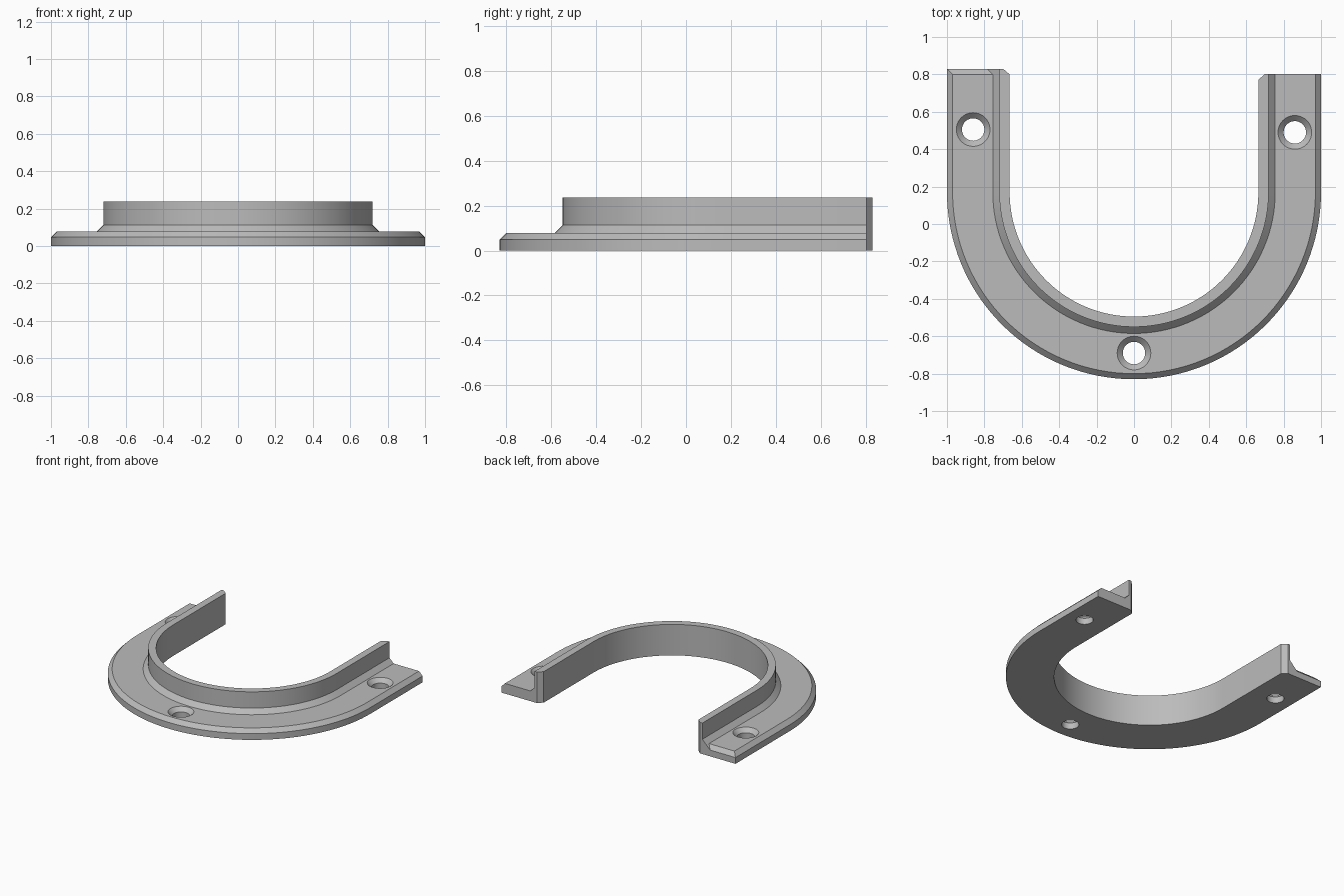
import bpy, bmesh
from math import sin, cos, pi, radians
from mathutils import Matrix

if "Cube" in bpy.data.objects:
    bpy.data.objects.remove(bpy.data.objects["Cube"])

grey = bpy.data.materials.new("plain grey")
grey.use_nodes = True
COLOUR = (0.5, 0.5, 0.5, 1)
grey.diffuse_color = COLOUR
grey.node_tree.nodes["Principled BSDF"].inputs["Base Color"].default_value = COLOUR

CENTRE_Y, SEGMENTS = 0.17, 64
INNER, CUT = 0.665, 0.7
EDGE, TOP, FILLET, RIM = 0.048, 0.078, 0.113, 0.237


def profile(inner=INNER, drop=0.0):
    """L section as (radius, height); drop lowers the flange top along its slopes."""
    return [(inner, 0), (1, 0), (1, EDGE), (0.97 + drop, TOP - drop),
            (0.755 + drop, TOP - drop), (0.72, FILLET), (0.72, RIM), (inner, RIM)]


def make_object(name, bm):
    bmesh.ops.recalc_face_normals(bm, faces=bm.faces)
    mesh = bpy.data.meshes.new(name)
    bm.to_mesh(mesh)
    bm.free()
    mesh.materials.append(grey)
    obj = bpy.data.objects.new(name, mesh)
    bpy.context.collection.objects.link(obj)
    return obj


# U-shaped flanged rim: sections along the right arm, the bend and the left arm
def straight(side, y, section):
    return [(side * r, y, z) for r, z in section]


def bend(angle):
    return [(r * cos(angle), CENTRE_Y + r * sin(angle), z) for r, z in profile()]


END_DROP = TOP - EDGE
sections = [straight(-1, 0.83, profile(CUT, END_DROP)), straight(-1, 0.80, profile())]
sections += [bend(pi + pi * i / SEGMENTS) for i in range(SEGMENTS + 1)]
sections += [straight(1, 0.77, profile()), straight(1, 0.803, profile(CUT))]

bm = bmesh.new()
rings = [[bm.verts.new(p) for p in s] for s in sections]
for a, b in zip(rings, rings[1:]):
    for i in range(len(a)):
        j = (i + 1) % len(a)
        bm.faces.new((a[i], a[j], b[j], b[i]))
bm.faces.new(rings[0])
bm.faces.new(rings[-1])
# The dropped end meets the outer edge at a single point
bmesh.ops.remove_doubles(bm, verts=bm.verts, dist=0.0001)
rim = make_object("flanged_rim", bm)

# Countersunk screw holes: one turned cutter profile at three places
bm = bmesh.new()
hole = [(0.06, -0.05), (0.06, EDGE), (0.09, TOP), (0.09, 0.2)]
for x, y in [(-0.86, 0.505), (0.86, 0.49), (0, -0.69)]:
    loops = []
    for r, z in hole:
        ring = bmesh.ops.create_circle(bm, segments=40, radius=r,
                                       matrix=Matrix.Translation((x, y, z)))
        loops.append(ring["verts"])
    for a, b in zip(loops, loops[1:]):
        for i in range(len(a)):
            j = (i + 1) % len(a)
            bm.faces.new((a[i], a[j], b[j], b[i]))
    bm.faces.new(loops[0])
    bm.faces.new(loops[-1])
cutter = make_object("screw_hole_cutter", bm)
cutter.hide_render = True
cutter.hide_viewport = False

mod = rim.modifiers.new("screw_holes", "BOOLEAN")
mod.operation = "DIFFERENCE"
mod.solver = "EXACT"
mod.object = cutter
bpy.context.view_layer.objects.active = rim
rim.select_set(True)
bpy.ops.object.modifier_apply(modifier=mod.name)
bpy.data.objects.remove(cutter)

# Smooth bend and holes, crisp chamfers
bpy.ops.object.shade_smooth_by_angle(angle=radians(25))
